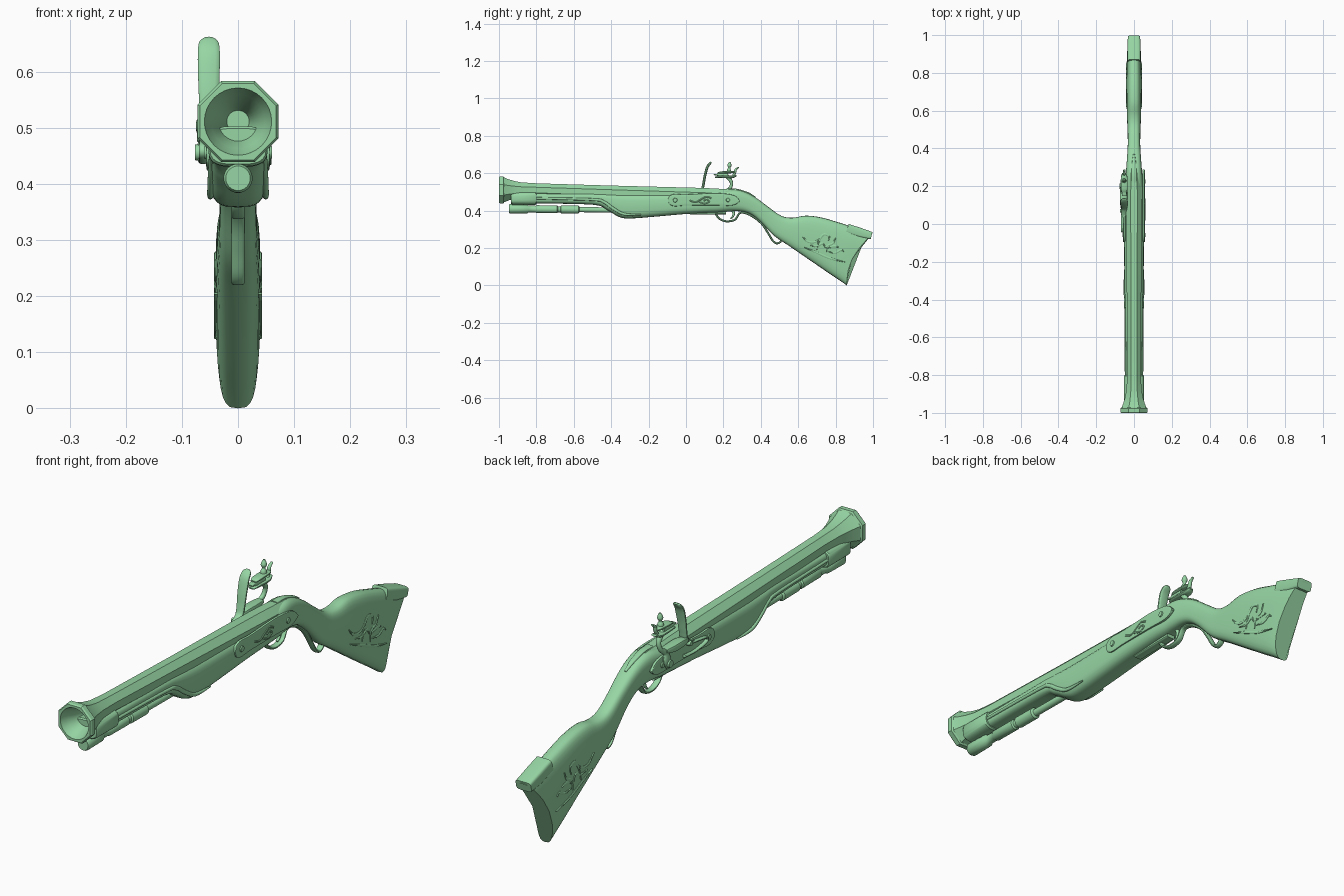
import bpy, bmesh, math
from mathutils import Vector, Matrix

green = bpy.data.materials.new("pale_green")
green.diffuse_color = (0.31, 0.67, 0.37, 1)


def finish(name, bm, angle=35):
    bmesh.ops.recalc_face_normals(bm, faces=bm.faces[:])
    me = bpy.data.meshes.new(name)
    bm.to_mesh(me)
    bm.free()
    me.materials.append(green)
    for p in me.polygons:
        p.use_smooth = True
    me.set_sharp_from_angle(angle=math.radians(angle))
    ob = bpy.data.objects.new(name, me)
    bpy.context.collection.objects.link(ob)
    return ob


def loft(name, sections, angle=35):
    """Skin a list of closed rings and cap both ends."""
    bm = bmesh.new()
    rings = [[bm.verts.new(p) for p in s] for s in sections]
    n = len(rings[0])
    for a, b in zip(rings, rings[1:]):
        for i in range(n):
            j = (i + 1) % n
            bm.faces.new((a[i], a[j], b[j], b[i]))
    bm.faces.new(rings[0])
    bm.faces.new(rings[-1])
    return finish(name, bm, angle)


def spline(pts, steps):
    """Catmull-Rom interpolation through tuples of any length."""
    out = []
    for i in range(len(pts) - 1):
        p0, p1, p2 = pts[max(i - 1, 0)], pts[i], pts[i + 1]
        p3 = pts[min(i + 2, len(pts) - 1)]
        for k in range(steps):
            t = k / steps
            out.append(tuple(0.5 * (2*b + (c-a)*t + (2*a-5*b+4*c-d)*t*t + (3*b-a-3*c+d)*t**3)
                             for a, b, c, d in zip(p0, p1, p2, p3)))
    return out + [tuple(pts[-1])]


def power(v, e):
    return math.copysign(abs(v) ** (2 / e), v)


def tube(name, pts, e=2, steps=5, n=14):
    """Sweep along points (x, y, z, half width in x, half thickness)."""
    path = spline(pts, steps) if steps > 1 else pts
    secs = []
    for i, (x, y, z, rx, rn) in enumerate(path):
        a, b = path[max(i - 1, 0)], path[min(i + 1, len(path) - 1)]
        t = Vector((0, b[1] - a[1], b[2] - a[2])).normalized()
        nrm = Vector((0, -t.z, t.y))
        rx, rn = max(rx, .001), max(rn, .001)
        secs.append([Vector((x, y, z)) + Vector((rx * power(math.cos(q), e), 0, 0))
                     + nrm * rn * power(math.sin(q), e)
                     for q in (2 * math.pi * (k + .5) / n for k in range(n))])
    return loft(name, secs)


def stud(name, x, y, z, r, depth):
    bm = bmesh.new()
    bmesh.ops.create_cone(bm, cap_ends=True, segments=20, radius1=r, radius2=r * .8, depth=depth,
                          matrix=Matrix.Translation((x, y, z)) @
                          Matrix.Rotation(math.copysign(math.pi / 2, x), 4, 'Y'))
    return finish(name, bm)


# Barrel: octagonal outside with flared muzzle, round bowl-shaped bore
def barrel_ring(y, z, r, octagonal):
    ring = []
    for k in range(32):
        a = math.pi * 2 * k / 32
        off = (a + math.pi / 8) % (math.pi / 4) - math.pi / 8
        q = r / math.cos(off) if octagonal else r
        ring.append((q * math.sin(a), y, z + q * math.cos(a)))
    return ring

outer = [(.27, .472, .040), (.1, .478, .043), (-.4, .496, .038), (-.8, .510, .036), (-.88, .511, .040),
         (-.92, .511, .048), (-.95, .511, .057), (-.972, .511, .066), (-.976, .511, .072), (-.994, .511, .072),
         (-1, .511, .068)]
inner = [(-1, .060), (-.99, .057), (-.97, .048), (-.94, .036), (-.90, .027), (-.85, .02)]
loft("barrel", [barrel_ring(y, z, r, True) for y, z, r in outer] +
     [barrel_ring(y, .511, r, False) for y, r in inner], 25)

# Stock: sections from (top y, top z) to (bottom y, bottom z), half width, bow
stations = [(-.82, .495, -.82, .438, .043, 0), (-.5, .495, -.5, .432, .045, 0),
            (-.42, .493, -.42, .402, .048, 0), (-.36, .492, -.36, .367, .05, 0),
            (-.3, .491, -.3, .358, .051, 0), (-.15, .491, -.15, .369, .052, 0),
            (0, .492, 0, .382, .052, 0), (.18, .503, .18, .391, .05, 0),
            (.26, .512, .24, .396, .045, 0), (.32, .498, .30, .395, .040, 0),
            (.38, .465, .35, .378, .036, 0), (.44, .42, .40, .338, .033, 0),
            (.51, .372, .47, .266, .034, 0), (.57, .362, .55, .212, .037, 0),
            (.64, .373, .63, .157, .039, 0), (.72, .364, .70, .109, .04, 0),
            (.80, .342, .76, .068, .04, -.005), (.9, .31, .82, .028, .039, -.02),
            (.998, .278, .86, 0, .036, -.042)]
secs = []
for ty, tz, by, bz, w, bow in spline(stations, 4):
    ring = []
    for k in range(28):
        a = 2 * math.pi * k / 28
        t = .5 + .5 * power(math.cos(a), 3.2)
        ring.append((w * power(math.sin(a), 3.2), by + (ty - by) * t + bow * math.sin(math.pi * t),
                     bz + (tz - bz) * t))
    secs.append(ring)
loft("stock", secs, 50)

# Heel plate and barrel tang
tube("heel_plate", [(0, .862, .304, .034, .026), (0, .93, .282, .034, .026), (0, .992, .266, .033, .02)],
     5, 1, 20)
tube("tang", [(0, .22, .512, .014, .006), (0, .27, .511, .013, .006), (0, .33, .493, .01, .006),
              (0, .37, .471, .004, .004)], 3)

# Muzzle-end stock band and ramrod with its pipes
tube("fore_band", [(0, -.935, .467, .050, .032), (0, -.93, .467, .053, .036), (0, -.805, .466, .053, .036),
                   (0, -.80, .466, .050, .032)], 3.2, 1, 28)
rod = [(-.947, .022), (-.94, .026), (-.85, .024), (-.84, .018), (-.805, .018), (-.80, .021), (-.69, .021),
       (-.685, .016), (-.672, .016), (-.668, .022), (-.575, .022), (-.57, .014), (-.35, .014)]
tube("ramrod", [(0, y, .410 - .012 * (y + .95), r, r) for y, r in rod], 2, 1, 20)

# Mirrored decoration: mouldings, side plates and carved leaves
leaves = [[(.62, .265), (.65, .235), (.69, .232), (.72, .255)],
          [(.63, .205), (.70, .175), (.77, .145), (.85, .125)],
          [(.70, .19), (.71, .235), (.735, .272), (.765, .262), (.76, .235)],
          [(.75, .17), (.755, .21), (.785, .225), (.80, .255)],
          [(.76, .18), (.80, .175), (.83, .19), (.845, .18)],
          [(.66, .215), (.70, .21), (.73, .225), (.745, .20)],
          [(.76, .20), (.79, .21), (.815, .205)]]
scrolls = [[(.02, .455), (.05, .445), (.08, .46), (.11, .475), (.135, .465)],
           [(.07, .445), (.10, .437), (.125, .447), (.11, .46), (.095, .452)]]
plate = [(-.096, .456, .004), (-.088, .456, .022), (-.06, .456, .033), (0, .457, .03), (.15, .461, .033),
         (.23, .457, .031), (.265, .454, .022), (.287, .452, .003)]
for s, side in ((1, "right"), (-1, "left")):
    tube(side + "_moulding", [(s * .043, -.8, .466, .006, .006), (s * .045, -.5, .459, .006, .007),
                              (s * .046, -.44, .447, .006, .008), (s * .048, -.39, .412, .006, .008),
                              (s * .049, -.33, .381, .006, .007), (s * .05, -.24, .378, .003, .003)])
    tube(side + "_side_plate", [(s * .051, y, z, .006, h) for y, z, h in plate], 5)
    stud(side + "_plate_screw", s * .057, -.058, .456, .013, .008)
    stud(side + "_rear_screw", s * .057, .225, .457, .012, .008)
    for i, c in enumerate(leaves):
        mid = (len(c) - 1) / 2
        tube(f"{side}_carved_leaf_{i}", [(s * .0395, y, z, .0035, .0075 - .006 * abs(k - mid) / mid)
                                         for k, (y, z) in enumerate(c)], 2, 4, 8)
    if s > 0:
        for i, c in enumerate(scrolls):
            tube(f"plate_scroll_{i}", [(.057, y, z, .003, .004) for y, z in c], 2, 4, 8)

# Trigger guard with finger hook, trigger and its plate
guard = [(.155, .393), (.175, .36), (.215, .343), (.262, .352), (.29, .388), (.34, .378), (.40, .335),
         (.437, .283), (.465, .238), (.488, .225), (.508, .238), (.507, .262), (.49, .285)]
tube("trigger_guard", [(0, y, z, .012, .0055) for y, z in guard], 3)
tube("trigger", [(0, .245, .41, .007, .009), (0, .255, .385, .007, .007), (0, .248, .365, .006, .005),
                 (0, .237, .357, .005, .003)])
tube("trigger_plate", [(0, .02, .384, .018, .006), (0, .215, .388, .018, .008)], 4, 1)

# Flintlock on the left: pan, frizzen, spring
X = -.052
tube("pan", [(X - .003, .085, .503, .016, .008), (X - .003, .12, .503, .02, .014),
             (X - .003, .17, .503, .02, .014), (X - .003, .215, .508, .016, .007)], 4)
tube("frizzen", [(X, .035, .478, .012, .005), (X, .08, .50, .015, .008), (X, .092, .535, .017, .007),
                 (X, .1, .58, .019, .007), (X, .113, .63, .02, .007), (X, .128, .652, .017, .006),
                 (X, .136, .66, .007, .003)], 3)
tube("frizzen_spring", [(-.062, .10, .445, .008, .006), (-.062, .04, .44, .008, .005),
                        (-.062, -.03, .45, .008, .006), (-.062, -.035, .466, .008, .005),
                        (-.062, .0, .473, .008, .005), (-.062, .07, .482, .008, .005)])
stud("frizzen_pivot", -.063, .07, .484, .011, .02)

# Cock: goose neck, jaws, flint, spur and clamp screw
tube("cock_neck", [(-.063, .195, .44, .008, .014), (-.063, .205, .47, .009, .02),
                   (-.06, .212, .50, .009, .012), (-.057, .236, .52, .009, .009),
                   (-.053, .243, .55, .009, .009), (-.052, .225, .578, .012, .011),
                   (-.052, .215, .59, .01, .008)])
stud("cock_pivot", -.068, .2, .456, .017, .018)
tube("lower_jaw", [(X, .155, .578, .012, .003), (X, .18, .581, .018, .006), (X, .245, .580, .018, .007),
                   (X, .27, .588, .01, .004)], 3)
tube("flint", [(X, .148, .592, .012, .002), (X, .175, .592, .013, .007), (X, .225, .592, .013, .007)], 5, 1)
tube("upper_jaw", [(X, .168, .600, .012, .003), (X, .19, .604, .018, .006), (X, .245, .606, .017, .006),
                   (X, .262, .606, .01, .004)], 3)
tube("cock_spur", [(X, .25, .58, .008, .006), (X, .262, .605, .008, .007), (X, .266, .62, .007, .006),
                   (X, .282, .632, .005, .003)])
tube("clamp_screw", [(X, .23, .60, .013, .013), (X, .23, .618, .011, .011), (X, .231, .628, .006, .006),
                     (X, .232, .64, .011, .011), (X, .233, .65, .009, .009), (X, .234, .66, .004, .004)])
